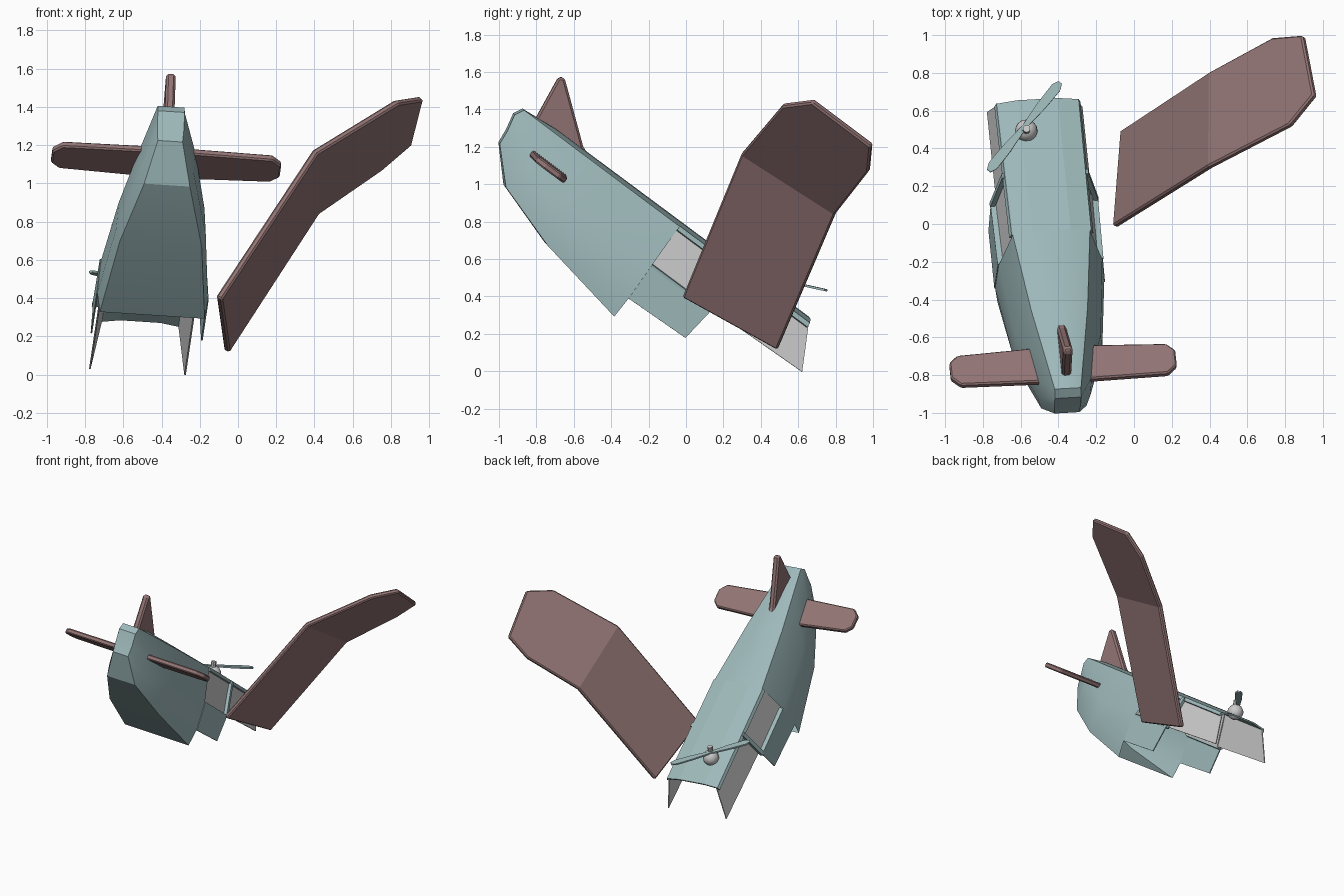
import bpy, bmesh, math
from mathutils import Vector, Matrix

if "Cube" in bpy.data.objects:
    bpy.data.objects.remove(bpy.data.objects["Cube"])

def material(name, rgb):
    m = bpy.data.materials.new(name)
    m.diffuse_color = (*rgb, 1)
    m.use_nodes = True
    m.node_tree.nodes["Principled BSDF"].inputs["Base Color"].default_value = m.diffuse_color
    return m

TEAL = material("pale_teal_paint", (0.34, 0.48, 0.49))
ROSE = material("faded_red_paint", (0.29, 0.175, 0.175))

# Wreck frame: s runs along the roof from tail to nose, u to the right, t upward
ORIGIN = Vector((-0.35, -0.87, 1.40))
A = Vector((-0.085, 0.80, -0.595)).normalized()
L = Vector((1, 0.05, -0.06))
L = (L - A * L.dot(A)).normalized()
U = L.cross(A)

def P(s, u, t):
    return ORIGIN + A * s + L * u + U * t

def build(name, verts, faces, mat=None, thick=0, offset=0, bevel=0, fix=True):
    bm = bmesh.new()
    vs = [bm.verts.new(v) for v in verts]
    for f in faces:
        bm.faces.new([vs[i] for i in f])
    bmesh.ops.remove_doubles(bm, verts=bm.verts, dist=1e-5)
    if fix:
        bmesh.ops.recalc_face_normals(bm, faces=bm.faces)
    me = bpy.data.meshes.new(name)
    bm.to_mesh(me)
    bm.free()
    ob = bpy.data.objects.new(name, me)
    bpy.context.collection.objects.link(ob)
    if mat:
        me.materials.append(mat)
    if thick:
        md = ob.modifiers.new("thickness", 'SOLIDIFY')
        md.thickness, md.offset = thick, offset
        md.use_even_offset = True
    if bevel:
        md = ob.modifiers.new("edge", 'BEVEL')
        md.width, md.segments = bevel, 1
    return ob

# Fuselage: half sections (roof edge, widest line, lower chine, belly) mirrored and lofted
stations = [
    [(0, .07, 0), (-.025, .07, -.05), (-.005, .07, -.14), (.004, .065, -.222)],
    [(.20, .10, 0), (.18, .145, -.15), (.17, .14, -.30), (.166, .12, -.388)],
    [(.53, .15, 0), (.53, .225, -.25), (.53, .235, -.42), (.528, .215, -.504)],
    [(1.03, .205, 0), (1.03, .275, -.26), (1.035, .29, -.47), (1.033, .275, -.594)],
]
verts, faces = [], []
for i, st in enumerate(stations):
    crown = (st[0][0], st[0][1] * .5, .02 * min(i, 1))
    half = [crown] + st
    ring = [(s, -u, t) for s, u, t in half] + half[::-1]
    verts += [P(*p) for p in ring]
n = 10
for i in range(len(stations) - 1):
    for j in range(n):
        k = (j + 1) % n
        faces.append((i*n + j, i*n + k, (i+1)*n + k, (i+1)*n + j))
faces += [(j, j + 1, 8 - j, 9 - j) for j in range(4)]
body = build("fuselage", verts, faces, TEAL)
bpy.context.view_layer.objects.active = body
body.select_set(True)
bpy.ops.object.shade_smooth_by_angle(angle=math.radians(22))

# Cabin roof running on to the broken nose
rv = [P(s, u * w, t) for s, w, e in ((1.03, .205, 0), (1.90, .215, -.03))
      for u, t in ((-1, 0), (-.5, .02), (.5, .02), (1, 0))]
build("cabin_roof", rv, [(j, j + 1, j + 5, j + 4) for j in range(3)], TEAL, .012, -1)

# Cabin sides: lower wall, glass, pillars, window rails, torn nose panel
def side_panel(name, pts, sign, mat=None, thick=.008):
    q = [P(s, sign * u, t) for s, u, t in pts]
    build(name, q, [tuple(range(len(q)))], mat, thick)

for sign, side in ((-1, "left"), (1, "right")):
    side_panel(side + "_lower_wall", [(1.03, .275, -.26), (1.43, .28, -.26),
               (1.406, .29, -.458), (1.035, .29, -.47)], sign, TEAL)
    side_panel(side + "_window", [(1.02, .20, -.01), (1.42, .205, -.01),
               (1.42, .255, -.26), (1.02, .25, -.26)], sign)
    side_panel(side + "_window_rail", [(1.03, .245, -.255), (1.43, .25, -.255),
               (1.43, .285, -.26), (1.03, .28, -.26)], sign, TEAL, .018)
    side_panel(side + "_pillar", [(1.41, .217, -.005), (1.44, .217, -.005),
               (1.44, .277, -.26), (1.41, .277, -.26)], sign, TEAL, .025)
    side_panel(side + "_nose_panel", [(1.43, .205, -.01), (1.90, .205, -.01),
               (2.02, .25, -.232), (1.43, .25, -.25)], sign)
    side_panel(side + "_roof_rail", [(1.03, .205, .0), (1.90, .212, .0),
               (1.90, .222, -.025), (1.03, .217, -.025)], sign, TEAL, .014)

    # Tailplane half with clipped tip
    outline = [(.16, .06), (.17, .55), (.22, .60), (.32, .60), (.365, .555), (.39, .06)]
    build(side + "_tailplane", [P(s, sign * u, -.16) for s, u in outline],
          [range(6)], ROSE, .038, 0, .008)

# Upright tail fin
fin = [(.086, -.03), (.047, .25), (.074, .268), (.164, .198), (.376, .032), (.484, -.012), (.40, -.03)]
build("tail_fin", [P(s, 0, t) for s, t in fin], [range(len(fin))], ROSE, .05, 0, .012)

# Torn-off wing: inner and bent outer panel
wing = [(-.10, -.015, .40), (-.06, .49, .12), (.41, .80, .845), (.74, .98, 1.075), (.90, .993, 1.21),
        (.96, .68, 1.445), (.83, .52, 1.425), (.405, .30, 1.165)]
build("broken_wing", [Vector(p) for p in wing], [(0, 1, 2, 7), (2, 3, 4, 5, 6, 7)],
      ROSE, .036, 0, .009)

# Propeller lying on the roof: blade, hub and shaft
mid = Vector((-.58, .515, .485))
d = Vector((.38, .47, -.105)).normalized()
nrm = Vector((0.02, .20, .97))
nrm = (nrm - d * nrm.dot(d)).normalized()
w = nrm.cross(d)
prof = [(-.305, .012), (-.27, .027), (-.15, .025), (0, .012), (.15, .025), (.27, .027), (.305, .012)]
bv = [mid + d * a + w * (b * k) for k in (1, -1) for a, b in prof]
build("propeller_blade", bv, [(i, i + 1, i + 8, i + 7) for i in range(6)], TEAL, .012)

rot = nrm.to_track_quat('Z', 'Y').to_euler()
bpy.ops.mesh.primitive_uv_sphere_add(segments=12, ring_count=8, radius=.06,
                                     location=mid + Vector((.01, -.02, -.05)), rotation=rot)
bpy.context.object.name = "propeller_hub"
bpy.ops.object.shade_smooth_by_angle()
bpy.ops.mesh.primitive_cylinder_add(vertices=10, radius=.02, depth=.10,
                                    location=mid + Vector((.01, -.02, -.005)), rotation=rot)
bpy.context.object.name = "propeller_shaft"
